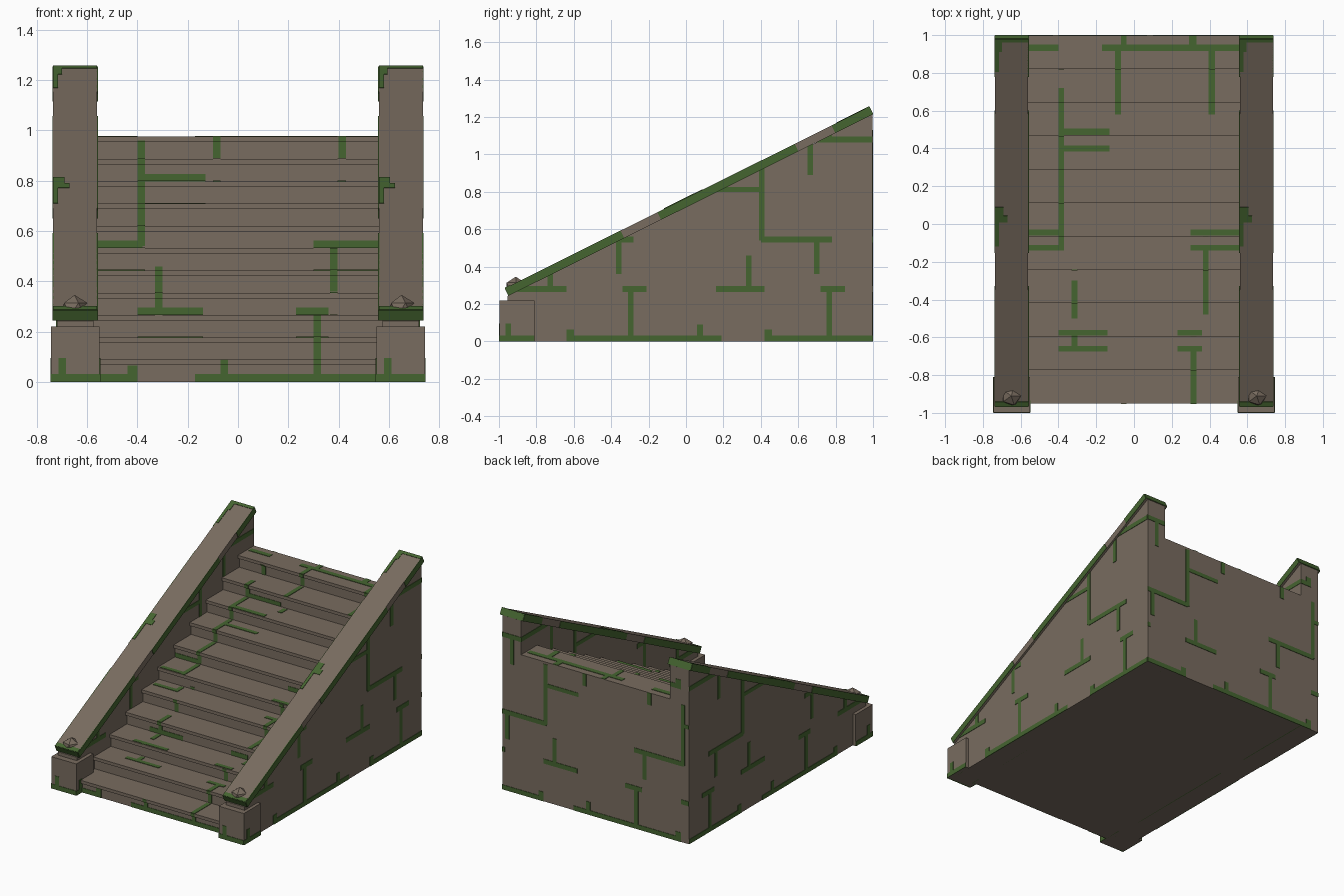
import bpy, bmesh, math
from mathutils import Vector

old = bpy.data.objects.get("Cube")
if old:
    bpy.data.objects.remove(old, do_unlink=True)


def material(name, color):
    m = bpy.data.materials.new(name)
    m.use_nodes = True
    m.diffuse_color = (*color, 1)
    bsdf = next(n for n in m.node_tree.nodes if n.type == 'BSDF_PRINCIPLED')
    bsdf.inputs["Base Color"].default_value = (*color, 1)
    bsdf.inputs["Roughness"].default_value = 0.9
    return m


STONE = material("brown stone", (0.19, 0.15, 0.115))
MOSS = material("green moss", (0.06, 0.13, 0.03))


def finish(name, bm, mat):
    bmesh.ops.recalc_face_normals(bm, faces=bm.faces)
    mesh = bpy.data.meshes.new(name)
    bm.to_mesh(mesh)
    bm.free()
    mesh.materials.append(mat)
    ob = bpy.data.objects.new(name, mesh)
    bpy.context.collection.objects.link(ob)
    return ob


def prism(bm, profile, x0, x1):
    """Extrude a (y, z) profile from x0 to x1."""
    face = bm.faces.new([bm.verts.new((x0, y, z)) for y, z in profile])
    new = bmesh.ops.extrude_face_region(bm, geom=[face])["geom"]
    bmesh.ops.translate(bm, vec=(x1 - x0, 0, 0),
                        verts=[g for g in new if isinstance(g, bmesh.types.BMVert)])


def box(bm, x0, x1, y0, y1, z0, z1):
    prism(bm, [(y0, z0), (y1, z0), (y1, z1), (y0, z1)], x0, x1)


# Overall dimensions
STEPS, FRONT, BACK, TOP = 11, -0.95, 0.997, 0.975
RUN, RISE = (BACK - FRONT) / STEPS, TOP / STEPS
NOSE, LIP = 0.022, 0.015
HALF, WALL_IN, WALL_OUT = 0.575, 0.575, 0.72
CAP_IN, CAP_OUT = 0.56, 0.735
START = Vector((-0.947, 0.245))
ALONG = Vector((1.947, 0.97)).normalized()
UP = Vector((-ALONG.y, ALONG.x))
LENGTH, THICK = 2.174, 0.045
SKIN = 0.003

# Flight of steps with overhanging treads
bm = bmesh.new()
profile = [(BACK, 0)]
for i in range(STEPS):
    y, z = FRONT + i * RUN, i * RISE
    lip = z + RISE - NOSE
    profile += [(y + LIP, z), (y + LIP, lip), (y, lip), (y, z + RISE)]
profile.append((BACK, TOP))
prism(bm, profile, -HALF, HALF)
finish("steps", bm, STONE)


def slope_point(s, h):
    return tuple(START + ALONG * s + UP * h)


def slope_box(bm, x0, x1, s0, s1, h0, h1):
    prism(bm, [slope_point(s, h) for s, h in ((s0, h0), (s1, h0), (s1, h1), (s0, h1))], x0, x1)


# Side walls, sloping caps, end posts and finials
for side, sign in (("right", -1), ("left", 1)):
    bm = bmesh.new()
    prism(bm, [(-0.955, 0), (BACK, 0), (BACK, 1.213), (-0.955, 0.243)],
          sign * WALL_IN, sign * WALL_OUT)
    finish(side + "_wall", bm, STONE)

    bm = bmesh.new()
    slope_box(bm, sign * CAP_IN, sign * CAP_OUT, 0, LENGTH, 0, THICK)
    finish(side + "_cap", bm, STONE)

    bm = bmesh.new()
    box(bm, sign * 0.55, sign * 0.743, -0.997, -0.81, 0, 0.22)
    finish(side + "_post", bm, STONE)

    bm = bmesh.new()
    bmesh.ops.create_icosphere(bm, subdivisions=1, radius=0.057)
    bmesh.ops.translate(bm, verts=bm.verts, vec=(sign * 0.65, -0.91, 0.289))
    finish(side + "_finial", bm, STONE)

# Repeating moss pattern for upright faces: u0, u1, z0, z1
TILE = [
    (-.17, .66, 0, .032), (-.07, -.04, .03, .09), (-.44, -.4, .03, .065),
    (.3, .33, .03, .28), (.23, .36, .265, .297),
    (-.33, -.3, .28, .46), (-.4, -.14, .265, .297),
    (.365, .395, .36, .54), (.3, .68, .53, .562),
    (-.4, -.37, .54, .96), (-.4, -.13, .8, .827),
    (-.1, -.07, .89, 1.07), (.4, .43, .89, 1.07),
]
PERIOD = 1.06


def pattern(u0, u1, z0, z1):
    """Yield the pattern's rectangles clipped to a region."""
    for du in (-PERIOD, 0, PERIOD):
        for dz in (0, PERIOD + 0.005):
            for a, b, c, d in TILE:
                a2, b2 = max(a + du, u0), min(b + du, u1)
                c2, d2 = max(c + dz, z0), min(d + dz, z1)
                if b2 - a2 > 0.002 and d2 - c2 > 0.002:
                    yield a2, b2, c2, d2


# Moss on risers and tread edges
bm = bmesh.new()
for i in range(STEPS):
    y, z = FRONT + i * RUN, i * RISE
    lip = z + RISE - NOSE
    for face_y, z0, z1 in ((y + LIP, z, lip), (y, lip, z + RISE)):
        for a, b, c, d in pattern(-HALF, HALF, z0, z1):
            box(bm, a, b, face_y - SKIN, face_y + SKIN, c, d)
finish("riser_moss", bm, MOSS)

# Moss on treads: x0, x1, y0, y1
TREAD = [
    (-.17, .56, .915, .95), (-.56, -.4, .915, .95),
    (-.1, -.07, .58, .92), (.395, .43, .58, .92),
    (-.07, -.04, .95, 1), (.29, .33, .95, 1),
    (-.4, -.37, -.12, .72), (-.39, -.13, .47, .505), (-.39, -.13, .385, .415),
    (.365, .395, -.48, -.13), (-.33, -.3, -.5, -.3),
    (-.33, -.3, -.65, -.57), (.3, .33, -.95, -.65),
]
for lo, hi in ((-.06, -.03), (-.14, -.11)):
    TREAD += [(-.56, -.37, lo, hi), (.3, .56, lo, hi)]
for lo, hi in ((-.59, -.56), (-.675, -.645)):
    TREAD += [(-.4, -.14, lo, hi), (.23, .36, lo, hi)]
bm = bmesh.new()
for i in range(STEPS):
    y, z = FRONT + i * RUN, (i + 1) * RISE
    for a, b, c, d in TREAD:
        c, d = max(c, y), min(d, y + RUN)
        if d - c > 0.002:
            box(bm, a, b, c, d, z - SKIN, z + SKIN)
finish("tread_moss", bm, MOSS)

# Moss on both faces of each wall, trimmed under the cap
bm = bmesh.new()
for a, b, c, d in pattern(-0.975, 0.97, 0, 1.21):
    for x in (-WALL_OUT, -WALL_IN, WALL_IN, WALL_OUT):
        box(bm, x - SKIN, x + SKIN, 0.02 - b, 0.02 - a, c, d)
cut = bmesh.ops.bisect_plane(bm, geom=bm.verts[:] + bm.edges[:] + bm.faces[:],
                             plane_co=(0, *START), plane_no=(0, *UP), clear_outer=True)
bmesh.ops.holes_fill(bm, edges=[e for e in cut["geom_cut"] if isinstance(e, bmesh.types.BMEdge)])
finish("wall_moss", bm, MOSS)

# Moss on the back
bm = bmesh.new()
for region in ((-WALL_OUT, WALL_OUT, 0, TOP), (-WALL_OUT, -WALL_IN, TOP, 1.2),
               (WALL_IN, WALL_OUT, TOP, 1.2)):
    for a, b, c, d in pattern(*region):
        box(bm, -b, -a, BACK - SKIN, BACK + SKIN, c, d)
finish("back_moss", bm, MOSS)

# Moss on the caps: bands along the edges, both ends, and small patches
bm = bmesh.new()
for sign in (-1, 1):
    for x in (sign * CAP_IN, sign * CAP_OUT):
        for s0, s1 in ((0, 0.69), (0.91, 1.73), (1.95, LENGTH)):
            slope_box(bm, x - SKIN, x + SKIN, s0, s1, 0, THICK)
    x0, x1 = sorted((sign * CAP_IN, sign * CAP_OUT))
    for s in (0, LENGTH):
        slope_box(bm, x0, x1, s - SKIN, s + SKIN, 0, THICK)
    for width, s0, s1 in ((0.175, 0, 0.03), (0.175, LENGTH - 0.02, LENGTH),
                          (0.02, 1.98, LENGTH), (0.035, 2.1, LENGTH),
                          (0.02, 0.95, 1.1), (0.065, 1.09, 1.13), (0.045, 1.13, 1.18)):
        slope_box(bm, x0, x0 + width, s0, s1, THICK - SKIN, THICK + SKIN)
finish("cap_moss", bm, MOSS)

# Moss around the foot of the posts
bm = bmesh.new()
for x0, x1 in ((-0.743, -0.55), (0.55, 0.743)):
    box(bm, x0, x1, -0.997 - SKIN, -0.99, 0, 0.032)
    box(bm, x0 + 0.03, x0 + 0.06, -0.997 - SKIN, -0.99, 0.03, 0.095)
    for x in (x0, x1):
        box(bm, x - SKIN, x + SKIN, -0.997, -0.81, 0, 0.032)
        box(bm, x - SKIN, x + SKIN, -0.965, -0.935, 0.03, 0.095)
finish("post_moss", bm, MOSS)
